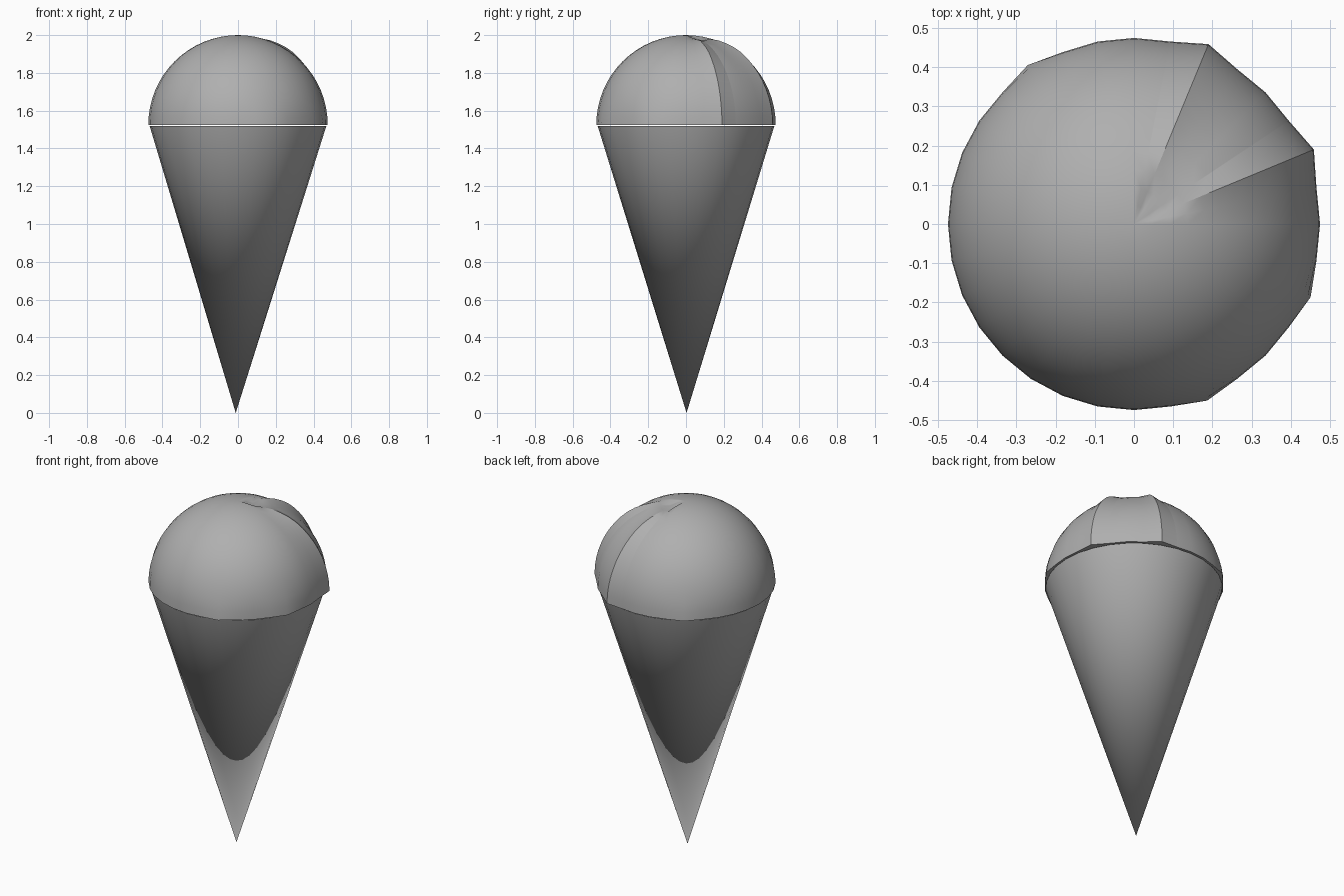
import bpy, bmesh
from math import sin, cos, radians, exp

cube = bpy.data.objects.get("Cube")
if cube:
    bpy.data.objects.remove(cube)

SEGMENTS, RINGS = 32, 16
RADIUS, RIM_Z = 0.475, 1.525
STEP = 360 / SEGMENTS

grey = bpy.data.materials.new("plain_grey")
grey.use_nodes = True
colour = (0.43, 0.43, 0.43, 1)
grey.diffuse_color = colour
grey.node_tree.nodes["Principled BSDF"].inputs["Base Color"].default_value = colour


def finish(name, bm):
    """Turn a bmesh into a smooth-shaded object with sharp creases."""
    bmesh.ops.recalc_face_normals(bm, faces=bm.faces)
    mesh = bpy.data.meshes.new(name)
    bm.to_mesh(mesh)
    bm.free()
    mesh.materials.append(grey)
    obj = bpy.data.objects.new(name, mesh)
    bpy.context.collection.objects.link(obj)
    bpy.ops.object.select_all(action="DESELECT")
    obj.select_set(True)
    bpy.context.view_layer.objects.active = obj
    bpy.ops.object.shade_smooth_by_angle(angle=radians(40))


def ring(bm, radius_at, z_at):
    verts = []
    for i in range(SEGMENTS):
        a = radians(i * STEP)
        r = radius_at(i)
        verts.append(bm.verts.new((r * cos(a), r * sin(a), z_at(i))))
    return verts


def fan(bm, verts, tip):
    for i in range(SEGMENTS):
        bm.faces.new((verts[i], verts[(i + 1) % SEGMENTS], tip))


# Cone: pointed body with a closed rim
bm = bmesh.new()
rim = ring(bm, lambda i: 0.468, lambda i: RIM_Z - 0.005)
fan(bm, rim, bm.verts.new((-0.012, 0.003, 0)))
bm.faces.new(rim)
finish("cone", bm)

# Scoop: dome with two raised creases bounding a flattened panel
CREASES = (2, 6)
RIM_BUMPS = (11, 26, 30)


def scoop_radius(i, polar):
    r = RADIUS
    if i in CREASES and polar > 12:
        r += 0.022 * min(1, (polar - 12) / 25)
    if i in RIM_BUMPS and polar > 75:
        r += 0.013 * (polar - 75) / 15
    if CREASES[0] <= i <= CREASES[1]:
        r -= 0.02 * exp(-((polar - 11) / 5) ** 2)
    return r


bm = bmesh.new()
rings = []
for k in range(1, RINGS + 1):
    polar = 90 * k / RINGS
    p = radians(polar)
    rings.append(ring(bm, lambda i: scoop_radius(i, polar) * sin(p),
                      lambda i: RIM_Z + scoop_radius(i, polar) * cos(p)))
fan(bm, rings[0], bm.verts.new((0, 0, RIM_Z + RADIUS)))
for upper, lower in zip(rings, rings[1:]):
    for i in range(SEGMENTS):
        j = (i + 1) % SEGMENTS
        bm.faces.new((upper[i], lower[i], lower[j], upper[j]))
bm.faces.new(rings[-1])

# Keep the two panel creases hard
for i in CREASES:
    for k in range(2, RINGS - 1):
        edge = bm.edges.get((rings[k][i], rings[k + 1][i]))
        edge.smooth = False
finish("scoop", bm)
for obj_name in ("scoop",):
    mesh = bpy.data.objects[obj_name].data
    for e in mesh.edges:
        a, b = (mesh.vertices[v].index for v in e.vertices)
        # Scoop vertices are stored ring by ring, after the first ring's tip
        first = SEGMENTS
        col = [(v if v < first else v - 1) % SEGMENTS for v in (a, b)]
        if min(a, b) > 3 * SEGMENTS and col[0] == col[1] and col[0] in CREASES:
            e.use_edge_sharp = True
